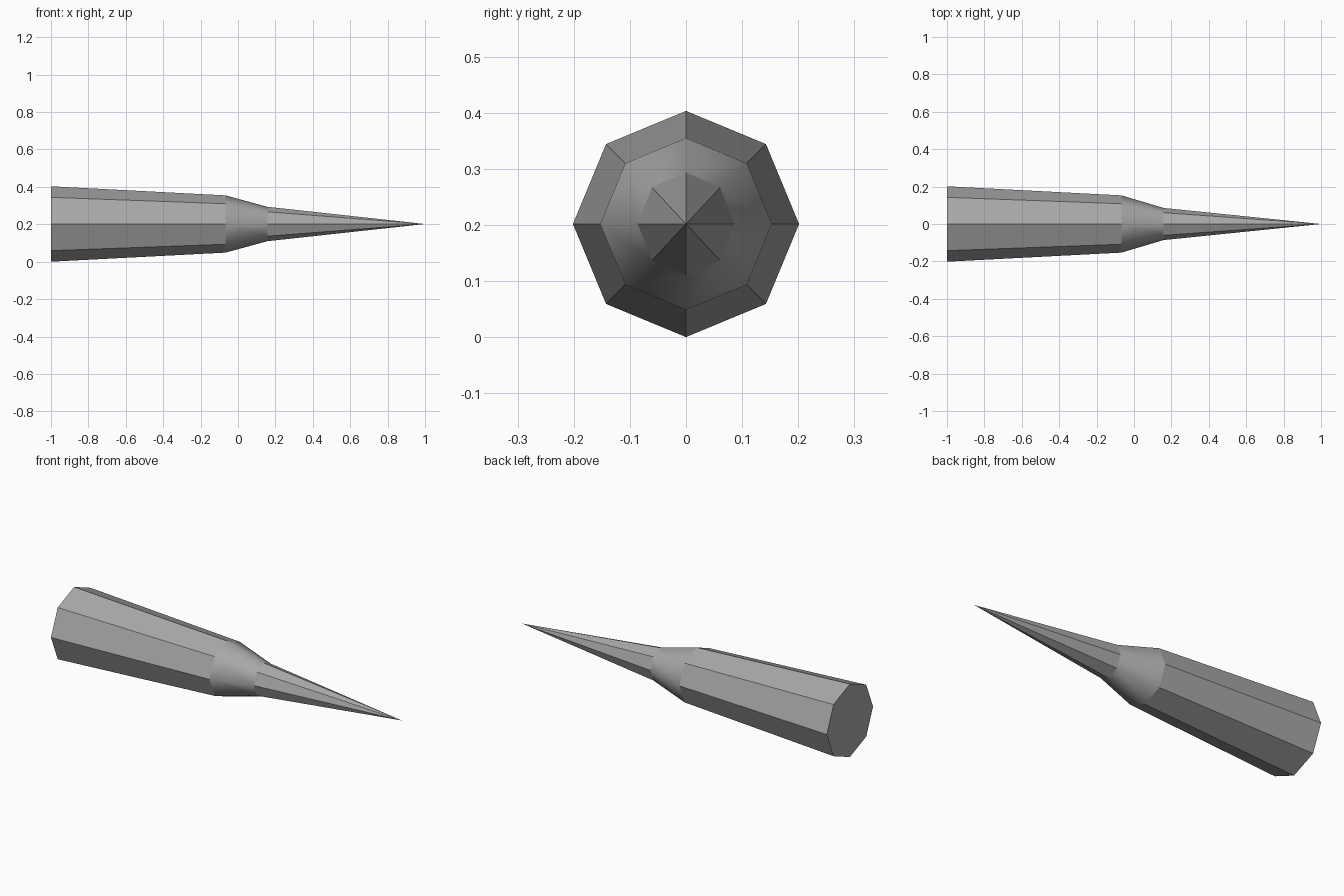
import bpy, bmesh, math

if "Cube" in bpy.data.objects:
    bpy.data.objects.remove(bpy.data.objects["Cube"])

SIDES = 8
AXIS_Z = 0.2015

grey = bpy.data.materials.new("warm grey")
grey.diffuse_color = (0.40, 0.385, 0.385, 1)
grey.use_nodes = True
grey.node_tree.nodes["Principled BSDF"].inputs["Base Color"].default_value = grey.diffuse_color


def add_ring(bm, x, ry, rz):
    """Octagon around the x axis, or a single point when the radius is zero."""
    if ry == 0:
        return [bm.verts.new((x, 0, AXIS_Z))] * SIDES
    angles = [math.tau * i / SIDES for i in range(SIDES)]
    return [bm.verts.new((x, ry * math.cos(a), AXIS_Z + rz * math.sin(a))) for a in angles]


def add_section(name, back, front, smooth=False, cap=False):
    bm = bmesh.new()
    a, b = add_ring(bm, *back), add_ring(bm, *front)
    for i in range(SIDES):
        j = (i + 1) % SIDES
        corners = [a[i], a[j], b[j], b[i]]
        face = bm.faces.new(list(dict.fromkeys(corners)))
        face.smooth = smooth
    if cap:
        bm.faces.new(a[::-1])
    mesh = bpy.data.meshes.new(name)
    bm.to_mesh(mesh)
    bm.free()
    mesh.materials.append(grey)
    obj = bpy.data.objects.new(name, mesh)
    bpy.context.collection.objects.link(obj)
    return obj


# Profile stations: x, y radius, z radius
butt = (-1.0, 0.2015, 0.2015)
shoulder = (-0.067, 0.153, 0.153)
neck = (0.157, 0.086, 0.092)
tip = (1.0, 0, 0)

# Faceted shaft with closed back end
add_section("shaft", butt, shoulder, cap=True)
# Smooth tapering collar
add_section("collar", shoulder, neck, smooth=True)
# Faceted spike
add_section("spike", neck, tip)
